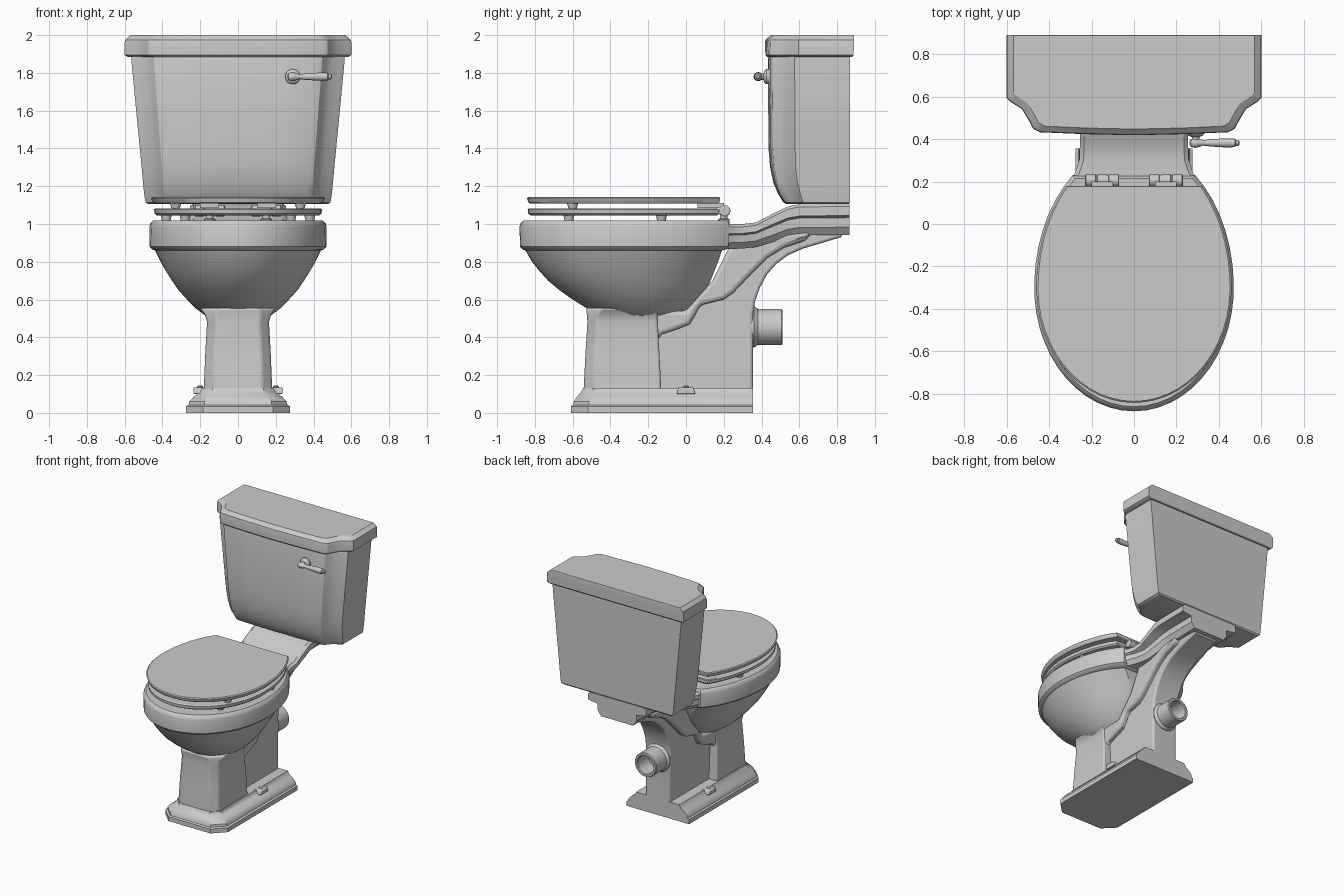
import bpy, bmesh, math
from mathutils import Vector


def loft(name, sections, ring=False, bevel=0.0):
    """Skin equal-length closed sections; cap the ends, or join last to first."""
    bm = bmesh.new()
    rows = [[bm.verts.new(p) for p in s] for s in sections]
    n = len(rows[0])
    pairs = list(zip(rows, rows[1:]))
    if ring:
        pairs.append((rows[-1], rows[0]))
    for a, b in pairs:
        for i in range(n):
            j = (i + 1) % n
            bm.faces.new((a[i], a[j], b[j], b[i]))
    if not ring:
        bm.faces.new(rows[0][::-1])
        bm.faces.new(rows[-1])
    bmesh.ops.recalc_face_normals(bm, faces=bm.faces)
    me = bpy.data.meshes.new(name)
    bm.to_mesh(me)
    bm.free()
    ob = bpy.data.objects.new(name, me)
    bpy.context.collection.objects.link(ob)
    if bevel:
        m = ob.modifiers.new("bevel", 'BEVEL')
        m.width, m.segments, m.limit_method = bevel, 3, 'ANGLE'
        m.angle_limit = math.radians(40)
    return ob


def extrude_x(name, profile, x0, x1, bevel=0.0):
    return loft(name, [[(x, y, z) for y, z in profile] for x in (x0, x1)], bevel=bevel)


def lathe(name, axis, centre, profile, n=24):
    """Circles of (distance along axis, radius) around the given axis."""
    secs = []
    for d, r in profile:
        s = []
        for i in range(n):
            a = 2 * math.pi * i / n
            u, v = r * math.cos(a), r * math.sin(a)
            off = {'x': (d, u, v), 'y': (u, d, v), 'z': (u, v, d)}[axis]
            s.append(Vector(centre) + Vector(off))
        secs.append(s)
    return loft(name, secs)


def egg(z, a, yf, yb, t=0.8, yc=-0.3, n=20):
    """Egg outline, squared off at the back when t < 1."""
    end = math.asin(t)
    half = []
    for i in range(n + 1):
        p = -math.pi / 2 + (end + math.pi / 2) * i / n
        b = (yc - yf) if p < 0 else (yb - yc) / t
        half.append((a * math.cos(p), yc + b * math.sin(p), z))
    return half + [(-x, y, z) for x, y, z in half[:0:-1]]


def tank_plan(z, w, yf, ys, yb):
    """Cistern outline: square back, coved corners, bowed front."""
    shape = [(1, 1), (.965, .88), (.88, .70), (.83, .42), (.79, .17), (.74, .08), (.4, .03), (0, 0)]
    half = [(w, yb, z)] + [(w * fx, yf + (ys - yf) * fy, z) for fx, fy in shape]
    return half + [(-x, y, z) for x, y, z in half[-2::-1]]


def foot_plan(z, w, yf, yb, c):
    """Rectangle with chamfered front corners."""
    half = [(w, yb, z), (w, yf + c, z), (w - c, yf, z)]
    return half + [(-x, y, z) for x, y, z in half[::-1]]


# Cistern and its cover
loft("cistern", [tank_plan(*s) for s in [
    (1.105, .475, .535, .63, .86), (1.115, .49, .515, .62, .868), (1.16, .497, .487, .605, .868),
    (1.22, .503, .462, .59, .868), (1.30, .51, .445, .58, .868), (1.40, .52, .437, .578, .868),
    (1.87, .565, .433, .575, .868), (1.89, .562, .437, .58, .868)]])
loft("cistern_cover", [tank_plan(*s) for s in [
    (1.885, .585, .43, .60, .88), (1.895, .6, .42, .595, .887), (1.96, .6, .418, .595, .89),
    (1.975, .597, .421, .597, .89), (1.99, .58, .437, .61, .89), (2.0, .568, .447, .62, .888)]])

# Bowl: outside, rim and hollow inside in one skin
loft("bowl", [egg(*s) for s in [
    (.49, .13, -.34, -.08, .98, -.22), (.52, .18, -.45, -.01, .98, -.24),
    (.55, .22, -.52, .03, .98, -.25), (.60, .27, -.60, .07, .97, -.27),
    (.65, .315, -.67, .105, .95, -.28), (.70, .35, -.73, .13, .93), (.75, .382, -.775, .15, .91),
    (.80, .41, -.815, .17, .88), (.86, .44, -.85, .19, .83),
    (.865, .455, -.865, .21, .8), (.88, .468, -.878, .225, .79), (.985, .47, -.882, .23, .79),
    (1.005, .464, -.875, .225, .79), (1.018, .45, -.86, .215, .79),
    (1.018, .34, -.72, .02, .97), (1.0, .32, -.70, .0, .97), (.9, .33, -.71, .0, .97),
    (.75, .25, -.57, -.03, .97), (.64, .16, -.45, -.08, .97), (.58, .09, -.38, -.15, .97)]])

# Shelf that carries the cistern: T-shaped section swept along y
shelf = []
for y, top, low, w, lw in [(.12, .99, .87, .32, .30), (.2, 1.0, .865, .305, .29),
                           (.24, 1.0, .868, .278, .262), (.3, 1.0, .87, .258, .235),
                           (.37, 1.008, .878, .255, .21), (.46, 1.055, .905, .255, .19),
                           (.54, 1.093, .932, .255, .175), (.6, 1.105, .94, .255, .17),
                           (.866, 1.108, .942, .255, .17)]:
    h = top - low
    half = [(w - .02, top), (w, top - .015), (w, top - .38 * h), (lw, top - .45 * h),
            (lw, top - .75 * h), (lw - .03, low)]
    shelf.append([(x, y, z) for x, z in half] + [(-x, y, z) for x, z in half[::-1]])
loft("shelf", shelf)

# Pedestal: moulded foot, front column, narrow rear web and overhanging shoulder
loft("foot", [foot_plan(*s) for s in [
    (0, .275, -.61, .355, .09), (.035, .275, -.61, .355, .09), (.042, .262, -.598, .355, .085),
    (.06, .258, -.594, .355, .08), (.085, .235, -.578, .355, .075), (.105, .205, -.56, .355, .065),
    (.12, .195, -.55, .355, .06), (.132, .19, -.545, .355, .055)]])
loft("front_column", [foot_plan(*s) for s in [
    (.10, .182, -.543, -.13, .05), (.30, .174, -.533, -.14, .05), (.48, .164, -.522, -.15, .05),
    (.52, .175, -.525, -.15, .055), (.555, .2, -.53, -.15, .09)]], bevel=.012)
extrude_x("rear_web", [(-.2, .1), (.355, .1), (.355, .52), (.365, .59), (.39, .66), (.43, .735),
                       (.48, .79), (.54, .835), (.62, .87), (.72, .9), (.82, .93), (.84, .96),
                       (.3, .95), (.1, .62), (0, .5), (-.2, .5)], -.11, .11, .015)
extrude_x("shoulder", [(-.15, .385), (-.13, .415), (-.04, .445), (.02, .47), (.05, .52), (.075, .57),
                       (.2, .6), (.25, .635), (.34, .73), (.43, .82), (.52, .875), (.64, .915),
                       (.66, .96), (.25, .92), (.14, .7), (0, .54), (-.35, .54), (-.35, .385)],
          -.158, .158, .025)

# Waste outlet, open at the end
lathe("outlet_pipe", 'y', (0, 0, .455), [(.3, .11), (.36, .11), (.38, .095), (.505, .095), (.512, .09),
                                         (.512, .075), (.505, .07), (.37, .07)], 32)

# Seat ring and lid
seat = [egg(1.045, .43, -.82, .165, .72), egg(1.055, .442, -.835, .172, .72),
        egg(1.078, .445, -.838, .172, .72), egg(1.083, .437, -.83, .168, .72),
        egg(1.083, .30, -.66, .03, .97), egg(1.045, .30, -.66, .03, .97)]
loft("seat", seat, ring=True)
loft("seat_lid", [egg(*s, .72) for s in [(1.108, .445, -.825, .17), (1.115, .452, -.835, .178),
                                         (1.137, .46, -.842, .18), (1.143, .452, -.835, .176)]])

# Hinges, seat bumpers and floor bolts on both sides
for side, s in (("left", -1), ("right", 1)):
    lathe(f"{side}_hinge", 'x', (s * .15, .205, 1.07),
          [(-.08, .024), (-.076, .03), (-.032, .03), (-.03, .026), (-.024, .026), (-.022, .03),
           (.022, .03), (.024, .026), (.03, .026), (.032, .03), (.076, .03), (.08, .024)])
    lathe(f"{side}_hinge_post", 'z', (s * .15, .2, 0), [(.99, .03), (1.025, .03), (1.03, .02), (1.06, .02)])
    for part, z0, z1 in (("seat", 1.05, 1.075), ("lid", 1.085, 1.112)):
        extrude_x(f"{side}_{part}_hinge_arm", [(.06, z0), (.2, z0), (.2, z1), (.06, z1)],
                  s * .15 - .05, s * .15 + .05)
    for part, x, y, z0, z1 in (("lid_bumper", .33, -.6, 1.08, 1.112),
                               ("front_seat_bumper", .28, -.62, 1.015, 1.05),
                               ("rear_seat_bumper", .38, -.13, 1.015, 1.05)):
        lathe(f"{side}_{part}", 'z', (s * x, y, 0), [(z0, .022), (z1, .03)], 16)
    extrude_x(f"{side}_bolt_pad", [(-.05, .1), (.05, .1), (.04, .135), (-.04, .135)],
              s * .20 - .035, s * .20 + .035, .006)
    lathe(f"{side}_floor_bolt", 'z', (s * .2, 0, 0), [(.13, .016), (.14, .016), (.144, .01)], 12)

# Flush lever
lathe("lever_rose", 'y', (.29, 0, 1.78), [(.45, .04), (.425, .04), (.415, .032), (.41, .018), (.38, .016)])
lathe("flush_lever", 'x', (0, .382, 1.78), [(.262, .008), (.268, .018), (.285, .024), (.305, .02), (.325, .013),
                                            (.36, .017), (.44, .022), (.475, .02), (.48, .014), (.492, .014),
                                            (.497, .007)])

# Smooth shading with crisp edges
for ob in bpy.context.collection.objects:
    ob.select_set(True)
    bpy.context.view_layer.objects.active = ob
bpy.ops.object.shade_smooth_by_angle(angle=math.radians(32))
